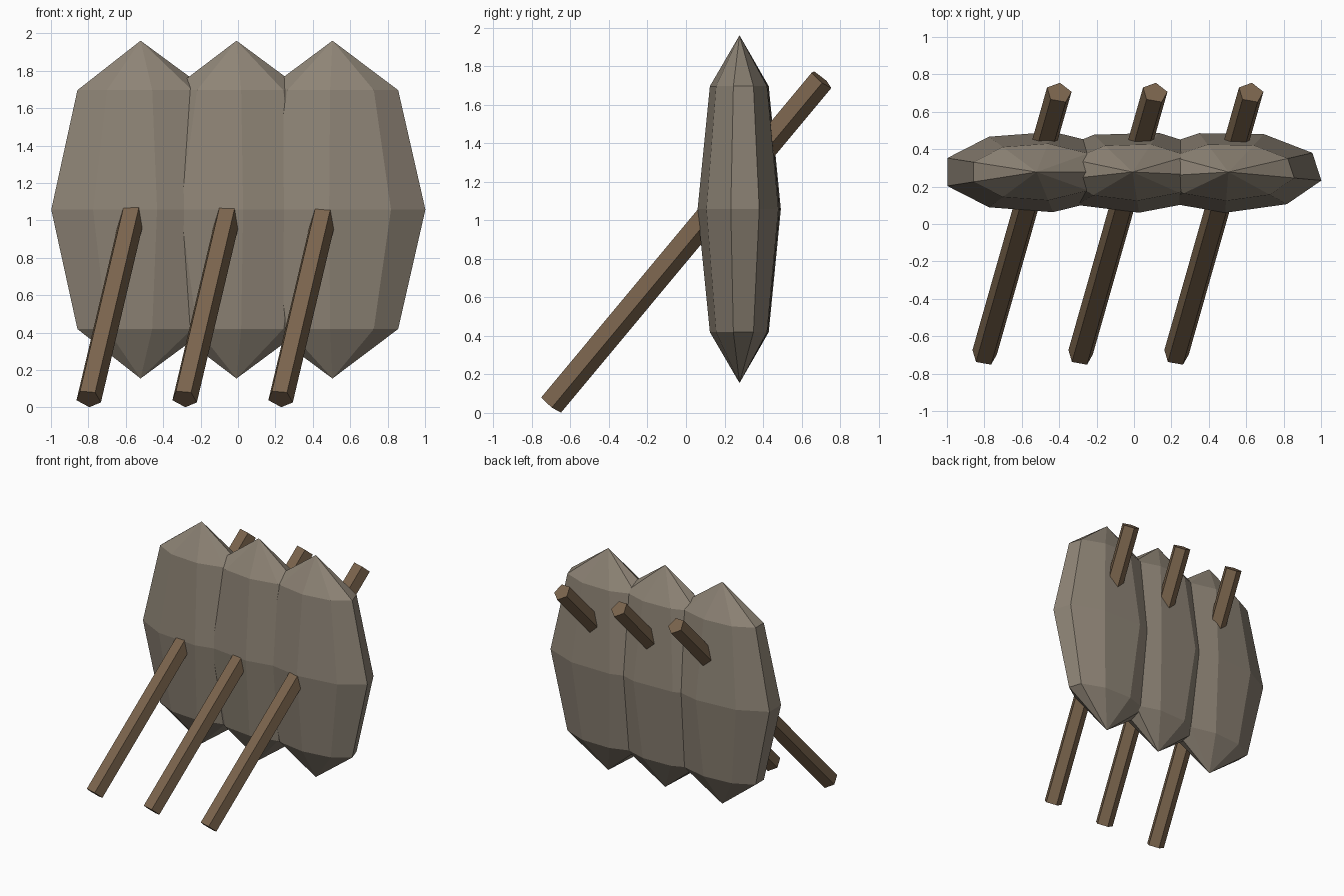
import bpy, bmesh, math
from mathutils import Vector, Matrix

cube = bpy.data.objects.get("Cube")
if cube:
    bpy.data.objects.remove(cube, do_unlink=True)


def material(name, rgb):
    m = bpy.data.materials.new(name)
    m.use_nodes = True
    m.diffuse_color = (*rgb, 1)
    m.node_tree.nodes["Principled BSDF"].inputs["Base Color"].default_value = (*rgb, 1)
    return m


def add_object(name, bm, mat):
    mesh = bpy.data.meshes.new(name)
    bm.to_mesh(mesh)
    bm.free()
    mesh.materials.append(mat)
    obj = bpy.data.objects.new(name, mesh)
    bpy.context.collection.objects.link(obj)
    return obj


def slab(name, x, turn):
    """Flattened nine-sided, four-ring ball, turned before it is flattened."""
    bm = bmesh.new()
    bmesh.ops.create_uvsphere(bm, u_segments=9, v_segments=4, radius=1)
    # Line up one column of corners with +x before turning
    rim = max((v.co for v in bm.verts if abs(v.co.z) < 0.01), key=lambda c: c.x)
    spin = math.radians(turn) - math.atan2(rim.y, rim.x)
    place = (Matrix.Translation((x, 0.278, 1.058))
             @ Matrix.Diagonal((0.508, 0.218, 0.903, 1))
             @ Matrix.Rotation(spin, 4, "Z"))
    bmesh.ops.transform(bm, matrix=place, verts=bm.verts)
    return add_object(name, bm, stone)


def pole(name, foot, head):
    """Five-sided pole from foot to head with one corner edge on its underside."""
    foot, head = Vector(foot), Vector(head)
    axis = (head - foot).normalized()
    under = Vector((0.08, 0.77, -0.64))
    under = (under - axis * under.dot(axis)).normalized()
    side = under.cross(axis)
    bm = bmesh.new()
    rings = []
    for end in (foot, head):
        angles = [math.tau * i / 5 for i in range(5)]
        rings.append([bm.verts.new(end + 0.07 * (under * math.cos(a) + side * math.sin(a)))
                      for a in angles])
    for i in range(5):
        j = (i + 1) % 5
        bm.faces.new((rings[0][i], rings[0][j], rings[1][j], rings[1][i]))
    for ring in rings:
        bm.faces.new(ring)
    bmesh.ops.recalc_face_normals(bm, faces=bm.faces)
    return add_object(name, bm, wood)


stone = material("grey brown stone", (0.27, 0.23, 0.18))
wood = material("brown wood", (0.20, 0.13, 0.075))

# Three overlapping slabs, each pierced by a slanted pole
spacing = 0.513
for i, place in enumerate(("right", "middle", "left")):
    shift = (i - 1) * spacing
    slab(place + "_slab", shift - 0.008, -6 * i)
    pole(place + "_pole", (shift - 0.287, -0.702, 0.047), (shift + 0.112, 0.702, 1.733))
